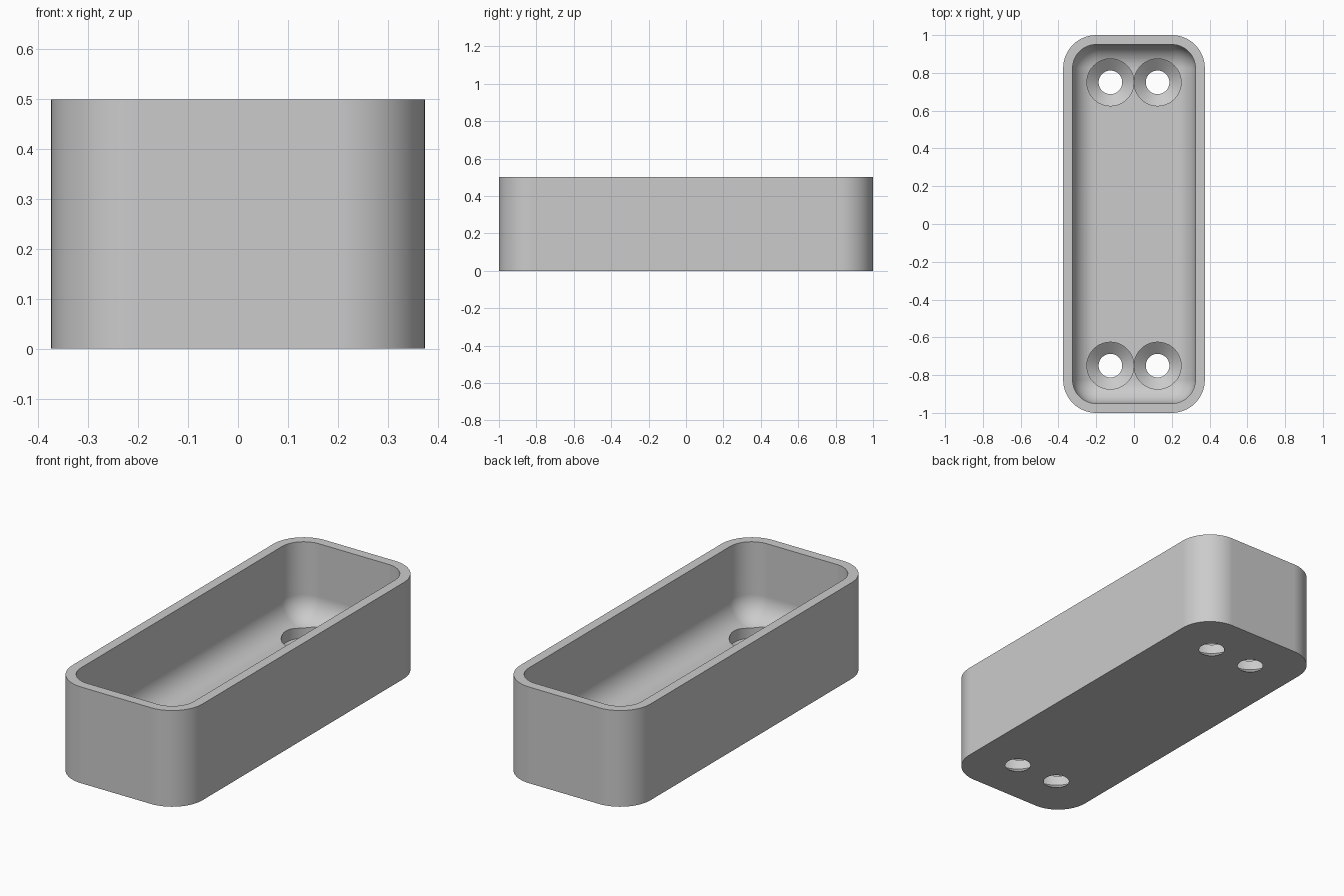
import bpy, bmesh, math

if "Cube" in bpy.data.objects:
    bpy.data.objects.remove(bpy.data.objects["Cube"])

HX, HY, HEIGHT = 0.375, 1.0, 0.5      # outer half sizes and height
CORNER, WALL, FLOOR = 0.175, 0.05, 0.1
FILLET = CORNER - WALL                # inner corner and floor fillet radius
SEGS = 16

grey = bpy.data.materials.new("plain grey")
grey.use_nodes = True
colour = (0.6, 0.6, 0.6, 1)
grey.diffuse_color = colour
grey.node_tree.nodes["Principled BSDF"].inputs["Base Color"].default_value = colour


def make_object(name, bm):
    bmesh.ops.remove_doubles(bm, verts=bm.verts, dist=1e-5)
    bmesh.ops.recalc_face_normals(bm, faces=bm.faces)
    mesh = bpy.data.meshes.new(name)
    bm.to_mesh(mesh)
    bm.free()
    mesh.materials.append(grey)
    obj = bpy.data.objects.new(name, mesh)
    bpy.context.collection.objects.link(obj)
    return obj


def rounded_ring(bm, inset, z):
    """Rounded rectangle of vertices, moved inward by inset."""
    r = max(CORNER - inset, 0)
    ring = []
    for quarter, (sx, sy) in enumerate([(1, 1), (-1, 1), (-1, -1), (1, -1)]):
        for i in range(SEGS + 1):
            a = math.pi / 2 * (quarter + i / SEGS)
            ring.append(bm.verts.new((sx * (HX - CORNER) + r * math.cos(a),
                                      sy * (HY - CORNER) + r * math.sin(a), z)))
    return ring


def skin(bm, rings):
    """Bridge successive rings and cap both ends."""
    for low, high in zip(rings, rings[1:]):
        for i in range(len(low)):
            j = (i + 1) % len(low)
            bm.faces.new((low[i], low[j], high[j], high[i]))
    bm.faces.new(rings[0])
    bm.faces.new(rings[-1])


# Tray: outer wall, flat rim, inner wall, and fillet down to the floor
bm = bmesh.new()
profile = [(0, 0), (0, HEIGHT), (WALL, HEIGHT)]
for i in range(SEGS + 1):
    a = math.pi / 2 * i / SEGS
    profile.append((WALL + FILLET * (1 - math.cos(a)),
                    FLOOR + FILLET * (1 - math.sin(a))))
# The last ring collapses at its corners, so it is merged into a plain rectangle
skin(bm, [rounded_ring(bm, inset, z) for inset, z in profile])
tray = make_object("tray", bm)

# Countersunk screw holes: cone through the base, wide bore above it
bm = bmesh.new()
hole_profile = [(0.05, -0.01), (0.0625, 0), (0.1245, 0.05), (0.1245, 0.2)]
for x in (-0.125, 0.125):
    for y in (-0.75, 0.75):
        rings = []
        for r, z in hole_profile:
            rings.append([bm.verts.new((x + r * math.cos(math.tau * k / 48),
                                        y + r * math.sin(math.tau * k / 48), z))
                          for k in range(48)])
        skin(bm, rings)
cutter = make_object("screw_hole_cutter", bm)
cutter.hide_render = True

bpy.context.view_layer.objects.active = tray
tray.select_set(True)
cut = tray.modifiers.new("screw holes", "BOOLEAN")
cut.operation = "DIFFERENCE"
cut.solver = "EXACT"
cut.object = cutter
bpy.ops.object.modifier_apply(modifier=cut.name)
bpy.data.objects.remove(cutter)

# Smooth curved walls with crisp rims
bpy.ops.object.shade_smooth_by_angle(angle=math.radians(25))
weighted = tray.modifiers.new("flat floor shading", "WEIGHTED_NORMAL")
weighted.keep_sharp = True
